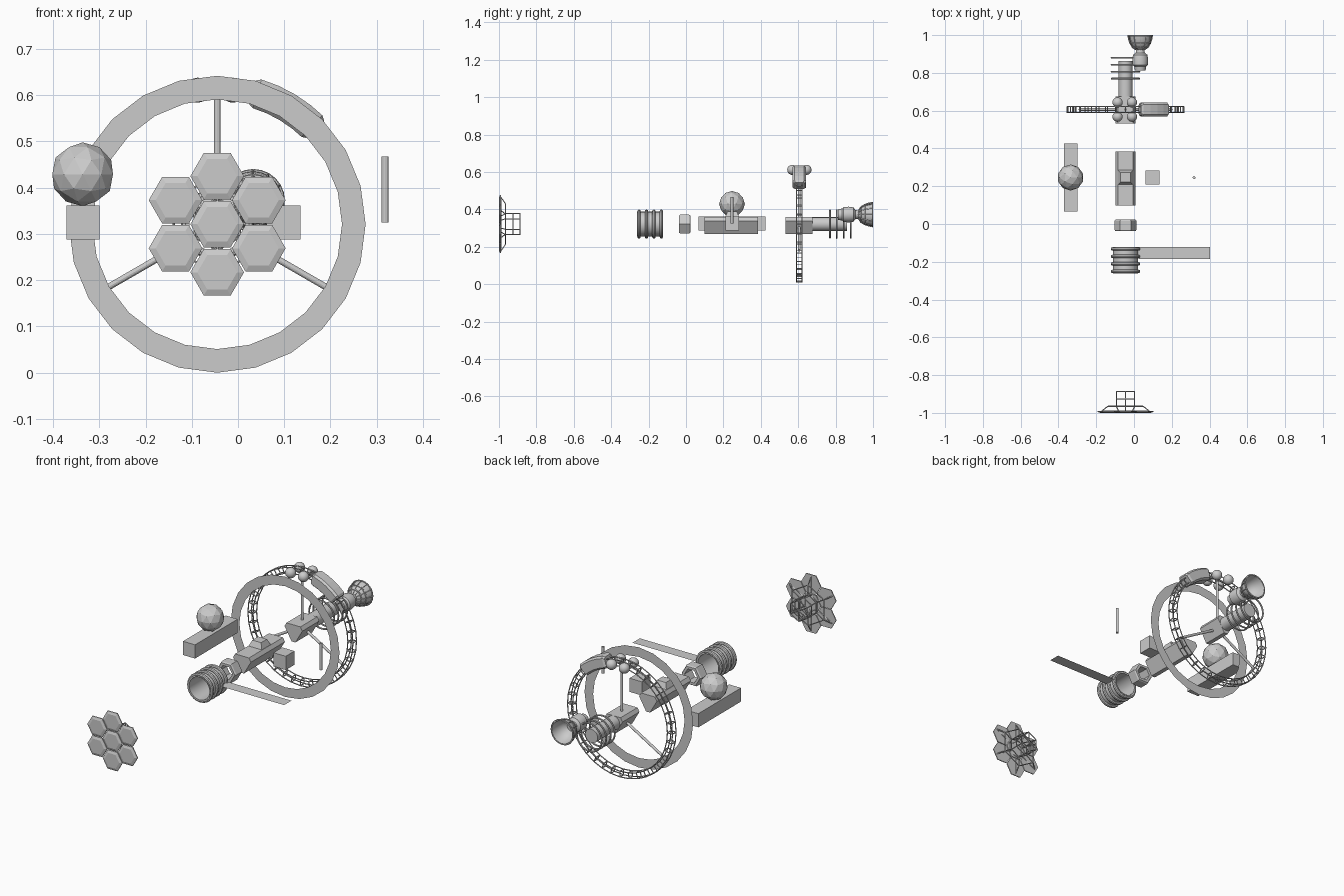
import bpy, bmesh, math
from mathutils import Vector

if "Cube" in bpy.data.objects:
    bpy.data.objects.remove(bpy.data.objects["Cube"])

CX, CZ = -0.045, 0.321        # main axis, running along y
TAU = math.tau


def polar(r, a, y, cx=CX, cz=CZ):
    """Point around the main axis; a is measured clockwise from straight up."""
    return Vector((cx + r * math.sin(a), y, cz + r * math.cos(a)))


def ngon(r, y, n, start=0.0, cx=CX, cz=CZ):
    return [polar(r, start + TAU * i / n, y, cx, cz) for i in range(n)]


def finish(name, bm, smooth=False):
    bmesh.ops.recalc_face_normals(bm, faces=bm.faces)
    me = bpy.data.meshes.new(name)
    bm.to_mesh(me)
    bm.free()
    ob = bpy.data.objects.new(name, me)
    bpy.context.collection.objects.link(ob)
    if smooth:
        bpy.ops.object.select_all(action='DESELECT')
        ob.select_set(True)
        bpy.context.view_layer.objects.active = ob
        bpy.ops.object.shade_smooth_by_angle(angle=math.radians(35))
    return ob


def loft(name, loops, caps=True, closed=False, wrap=True, smooth=False):
    """Skin a series of equal-length point loops."""
    bm = bmesh.new()
    vs = [[bm.verts.new(p) for p in lp] for lp in loops]
    n = len(vs[0])
    pairs = list(zip(vs, vs[1:])) + ([(vs[-1], vs[0])] if closed else [])
    for a, b in pairs:
        for i in range(n if wrap else n - 1):
            j = (i + 1) % n
            bm.faces.new((a[i], a[j], b[j], b[i]))
    if caps and not closed:
        bm.faces.new(vs[0])
        bm.faces.new(vs[-1])
    return finish(name, bm, smooth)


def lathe(name, prof, n=24, cx=CX, cz=CZ, caps=True, closed=False, smooth=True, start=0.0):
    return loft(name, [ngon(r, y, n, start, cx, cz) for r, y in prof], caps, closed, True, smooth)


def hoop(name, R, r, y, n=32, m=8, cx=CX, cz=CZ):
    prof = [(R + r * math.cos(TAU * k / m), y + r * math.sin(TAU * k / m)) for k in range(m)]
    return lathe(name, prof, n, cx, cz, closed=True)


def box(name, lo, hi, taper=0.0):
    (x0, y0, z0), (x1, y1, z1) = lo, hi
    def sq(t, z):
        return [(x0 + t, y0 + t, z), (x1 - t, y0 + t, z), (x1 - t, y1 - t, z), (x0 + t, y1 - t, z)]
    return loft(name, [sq(0, z0), sq(taper, z1)])


def rods(name, pairs, r, n=6):
    """Round bars between pairs of points, joined in one object."""
    bm = bmesh.new()
    for a, b in pairs:
        a, b = Vector(a), Vector(b)
        q = (b - a).to_track_quat('Z', 'Y')
        ends = [[bm.verts.new(p + q @ Vector((r * math.cos(TAU * i / n), r * math.sin(TAU * i / n), 0)))
                 for i in range(n)] for p in (a, b)]
        for i in range(n):
            j = (i + 1) % n
            bm.faces.new((ends[0][i], ends[0][j], ends[1][j], ends[1][i]))
        bm.faces.new(ends[0])
        bm.faces.new(ends[1])
    return finish(name, bm)


def ball(name, pos, r, sub, smooth=False):
    bm = bmesh.new()
    bmesh.ops.create_icosphere(bm, subdivisions=sub, radius=r)
    bmesh.ops.translate(bm, vec=pos, verts=bm.verts)
    return finish(name, bm, smooth)


def edges(loop):
    return list(zip(loop, loop[1:] + loop[:1]))


# Front array: seven bevelled hexagonal tiles
tiles = [(CX, CZ)] + [(p.x, p.z) for p in ngon(0.104, 0, 6)]
for k, (x, z) in enumerate(tiles):
    lathe(f"hex_tile_{k}", [(0.058, -0.990), (0.058, -0.995), (0.043, -1.0)], 6, x, z,
          smooth=False, start=math.pi / 6)

# Lattice behind the array: cage, flange and struts
back, mid, base = (ngon(0.056, y, 6) for y in (-0.887, -0.926, -0.965))
flange = ngon(0.108, -0.965, 6)
feet, foot_out = ngon(0.042, -0.990, 6), ngon(0.145, -0.990, 6)
lattice = edges(back) + edges(mid) + edges(base) + edges(flange) + edges(feet)
lattice += list(zip(back, base)) + list(zip(base, flange)) + list(zip(base, feet))
lattice += list(zip(flange, foot_out)) + list(zip(feet, foot_out))
lattice += [(back[i], back[i + 3]) for i in range(3)]
rods("array_lattice", lattice, 0.0028)

# Ribbed open barrel with its panel wing
lathe("barrel", [(0.066, -0.262), (0.066, -0.122), (0.060, -0.122), (0.060, -0.262)], 24, closed=True)
for k in range(4):
    hoop(f"barrel_rib_{k}", 0.069, 0.009, -0.251 + k * 0.0397, 24)
xs = [0.025, 0.04, 0.112, 0.184, 0.256, 0.328, 0.402]
loft("panel_wing", [[(x, -0.185, CZ + 0.002), (x, -0.123, CZ + 0.002)] for x in xs],
     caps=False, wrap=False)

# Hexagonal coupling collar
lathe("hex_collar", [(0.053, -0.038), (0.058, -0.031), (0.058, 0.016), (0.053, 0.023),
                     (0.038, 0.023), (0.038, -0.038)], 6, closed=True, smooth=False, start=math.pi / 6)


# Truncated-triangle bodies, wide side up
def tri_section(y, s=0.128, t=0.023):
    R = s / math.sqrt(3)
    c = ngon(R, y, 3, math.pi / 3)
    out = []
    for i in range(3):
        for j in (i - 1, (i + 1) % 3):
            out.append(c[i].lerp(c[j], t / s))
    return out


loft("main_body", [tri_section(0.098), tri_section(0.385)])
loft("hub_body", [tri_section(0.532), tri_section(0.675)])
box("body_hatch", (CX - 0.04, 0.208, 0.355), (CX + 0.04, 0.286, 0.388), 0.014)

# Loose side modules
box("side_module", (-0.371, 0.066, 0.288), (-0.300, 0.426, 0.361))
ball("side_globe", (-0.336, 0.246, 0.429), 0.069, 2)
box("cube_module", (0.062, 0.210, 0.288), (0.135, 0.284, 0.361))
rods("mast", [((0.318, 0.246, 0.325), (0.318, 0.246, 0.467))], 0.0075, 12)

# Thin flat annulus
loft("flat_ring", [ngon(0.321, 0.462, 24), ngon(0.270, 0.462, 24)], caps=False)

# Truss ring with three spokes
RY, RR = 0.606, 0.295
truss = []
N = 36
sec = [(-0.015, -0.015), (0.015, -0.015), (0.015, 0.015), (-0.015, 0.015)]
for i in range(N):
    a, b = TAU * i / N, TAU * (i + 1) / N
    pa = [polar(RR + u, a, RY + v) for u, v in sec]
    pb = [polar(RR + u, b, RY + v) for u, v in sec]
    truss += edges(pa) + list(zip(pa, pb))
rods("truss_ring", truss, 0.0028)
rods("ring_spokes", [(polar(0.02, TAU * k / 3, RY), polar(0.282, TAU * k / 3, RY)) for k in range(3)],
     0.007, 12)

# Curved habitat on the ring, bevelled ends
h, c = 0.036, 0.01
oct_sec = [(-h, -h + c), (-h + c, -h), (h - c, -h), (h, -h + c),
           (h, h - c), (h - c, h), (-h + c, h), (-h, h - c)]
stations = [(15, 0.82), (17, 1), (24, 1), (31, 1), (38, 1), (44, 1), (46, 0.82)]
loft("ring_habitat", [[polar(RR + u * s * 0.9, math.radians(d), RY + v * s) for u, v in oct_sec]
                      for d, s in stations])

# Four tanks on top of the ring
for sx in (-1, 1):
    for sy in (-1, 1):
        ball(f"ring_tank_{sx}_{sy}", (CX - 0.004 + sx * 0.038, RY + sy * 0.038, 0.611), 0.027, 3, True)

# Rear shaft with hoops
lathe("rear_shaft", [(0.037, 0.67), (0.037, 0.862)], 16)
for k, y in enumerate((0.770, 0.806, 0.843, 0.880)):
    hoop(f"shaft_hoop_{k}", 0.074, 0.0045, y)

# Offset thruster: casing, neck, bell with hoops and ribs
TX, TZ = 0.033, 0.372
lathe("thruster_casing", [(0.028, 0.812), (0.032, 0.835), (0.040, 0.842), (0.042, 0.87), (0.038, 0.896),
                          (0.024, 0.906), (0.022, 0.925)], 24, TX, TZ)
bell = [(0.021, 0.922), (0.040, 0.935), (0.052, 0.955), (0.060, 0.978), (0.063, 0.998)]
lathe("thruster_bell", bell + [(r - 0.003, y + 0.001) for r, y in bell[::-1]], 24, TX, TZ, closed=True)
for k, (r, y) in enumerate([(0.041, 0.935), (0.054, 0.957), (0.065, 0.9965)]):
    hoop(f"bell_hoop_{k}", r, 0.0035, y, 24, 6, TX, TZ)
ribs = []
for i in range(12):
    pts = [polar(r + 0.002, TAU * i / 12, min(y, 0.997), TX, TZ) for r, y in bell]
    ribs += list(zip(pts, pts[1:]))
rods("bell_ribs", ribs, 0.0025, 5)
